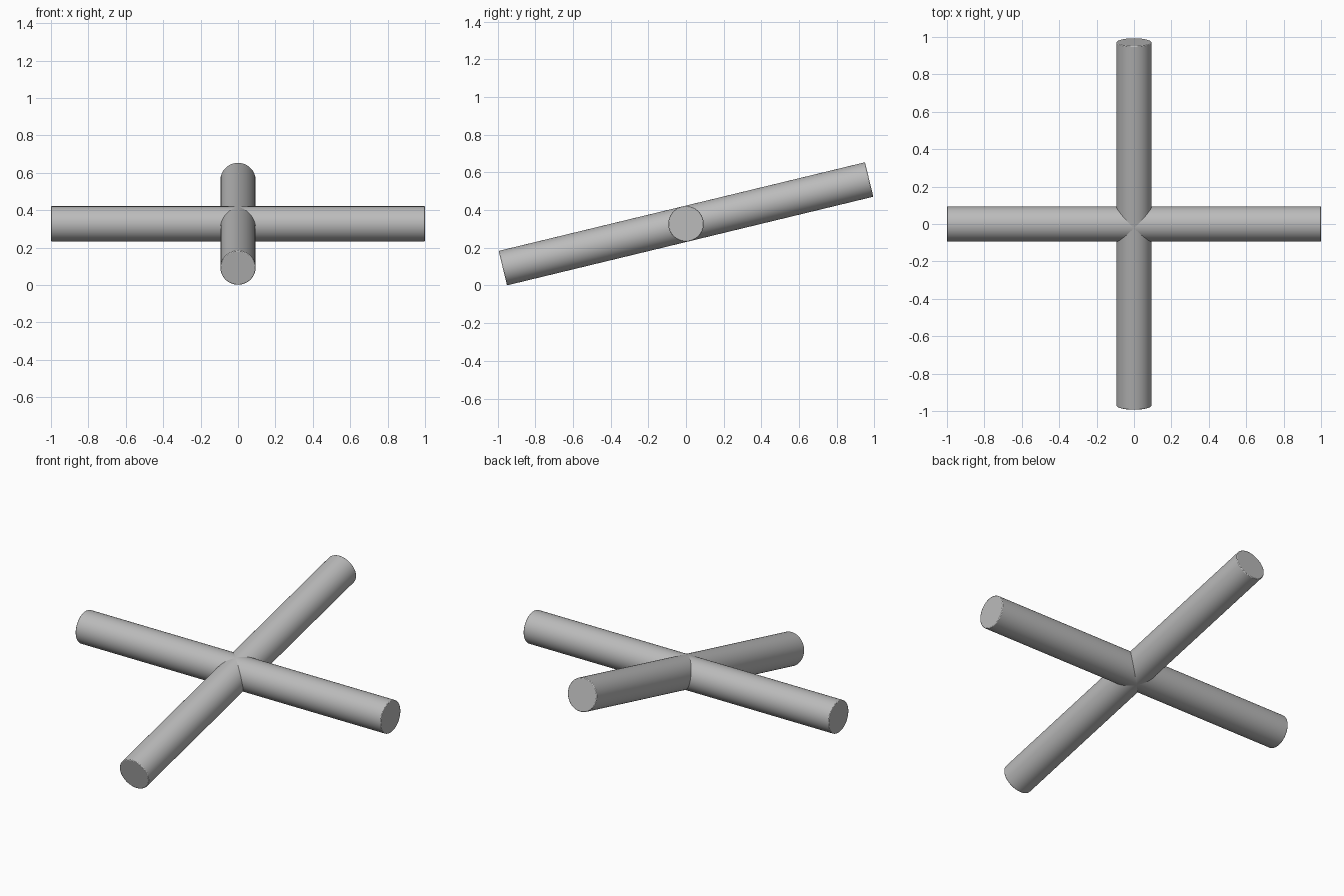
import bpy
from math import radians

cube = bpy.data.objects.get("Cube")
if cube:
    bpy.data.objects.remove(cube, do_unlink=True)

RADIUS, LENGTH, CENTRE_Z, TILT = 0.094, 2.0, 0.327, 13.6

grey = bpy.data.materials.new("plain grey")
grey.use_nodes = True
colour = (0.5, 0.5, 0.5, 1)
grey.diffuse_color = colour
grey.node_tree.nodes["Principled BSDF"].inputs["Base Color"].default_value = colour


def add_rod(name, rotation):
    """Round rod with finely eased end rims."""
    bpy.ops.mesh.primitive_cylinder_add(vertices=64, radius=RADIUS, depth=LENGTH,
                                        location=(0, 0, CENTRE_Z), rotation=rotation)
    rod = bpy.context.object
    rod.name = name
    rod.data.materials.append(grey)
    bpy.ops.object.shade_smooth_by_angle(angle=radians(30))
    rim = rod.modifiers.new("eased rim", 'BEVEL')
    rim.width = 0.004
    rim.segments = 2
    rim.limit_method = 'ANGLE'
    rim.angle_limit = radians(40)
    return rod


# Level rod across the width, and a rod rising from front to back
add_rod("cross_rod", (0, radians(90), 0))
add_rod("tilted_rod", (radians(TILT - 90), 0, 0))
